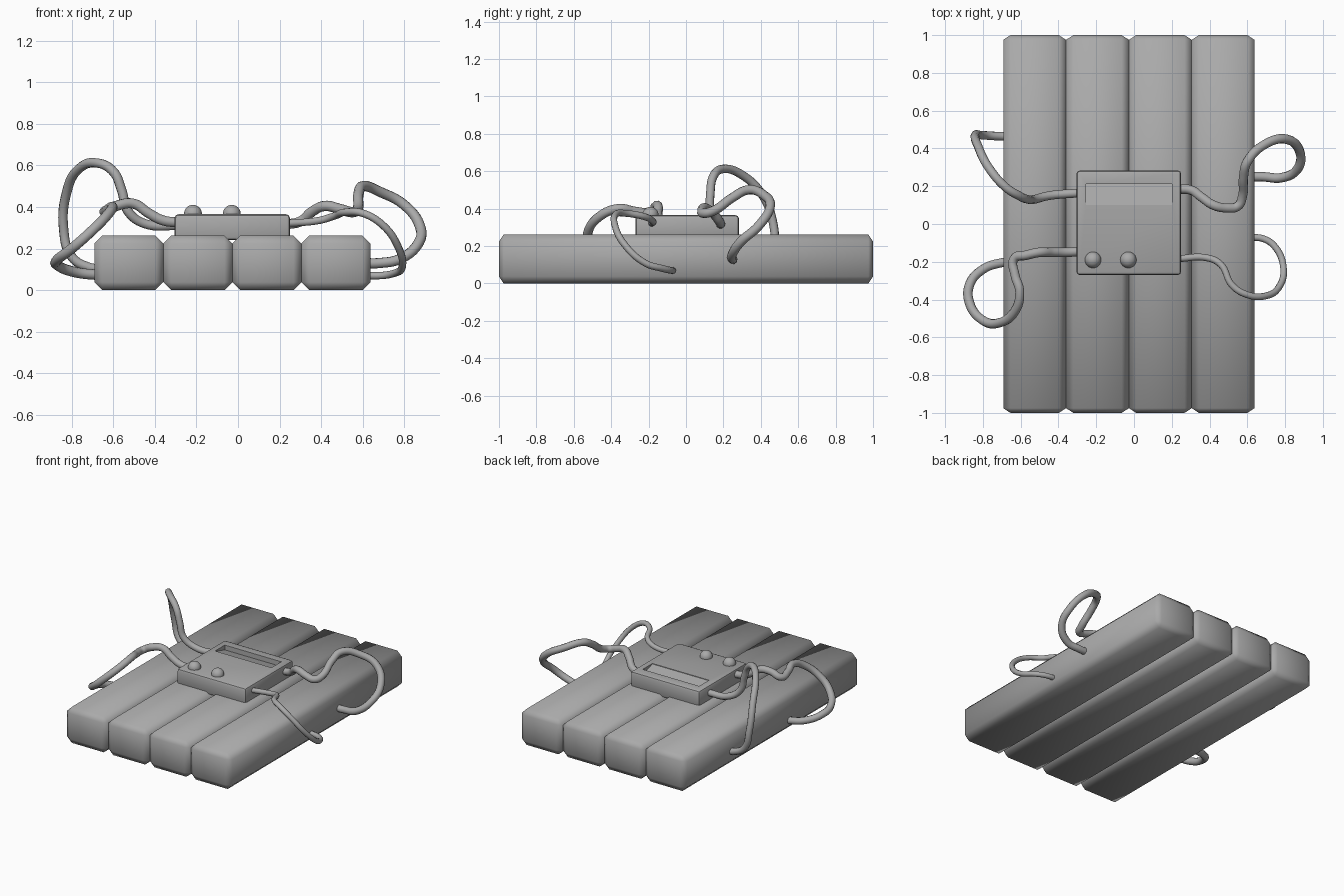
import bpy
import bmesh
from mathutils import Vector
from math import radians

if "Cube" in bpy.data.objects:
    bpy.data.objects.remove(bpy.data.objects["Cube"], do_unlink=True)

# Single flat grey
grey = bpy.data.materials.new("plain_grey")
grey.use_nodes = True
colour = (0.4, 0.4, 0.4, 1)
grey.diffuse_color = colour
grey.node_tree.nodes["Principled BSDF"].inputs["Base Color"].default_value = colour


def finish(obj, angle=60):
    obj.data.materials.clear()
    obj.data.materials.append(grey)
    bpy.ops.object.select_all(action="DESELECT")
    obj.select_set(True)
    bpy.context.view_layer.objects.active = obj
    bpy.ops.object.shade_smooth_by_angle(angle=radians(angle))


def bevelled_block(low, high, width, segments):
    low, high = Vector(low), Vector(high)
    bm = bmesh.new()
    bmesh.ops.create_cube(bm, size=1)
    bmesh.ops.scale(bm, vec=high - low, verts=bm.verts)
    bmesh.ops.translate(bm, vec=(low + high) / 2, verts=bm.verts)
    bmesh.ops.bevel(bm, geom=bm.edges[:], offset=width, segments=segments,
                    profile=0.5, affect="EDGES")
    return bm


def make_object(name, bm, angle=60):
    bmesh.ops.recalc_face_normals(bm, faces=bm.faces)
    mesh = bpy.data.meshes.new(name)
    bm.to_mesh(mesh)
    bm.free()
    obj = bpy.data.objects.new(name, mesh)
    bpy.context.collection.objects.link(obj)
    finish(obj, angle)
    return obj


# Four chamfered bars laid side by side
left_edge, bar_width = -0.692, 0.3325
for i in range(4):
    x = left_edge + i * bar_width
    bar = bevelled_block((x, -1, 0), (x + bar_width, 1, 0.262), 0.038, 1)
    # Pull the end chamfers in so that they are shorter than the long ones
    for v in bar.verts:
        if 0.95 < abs(v.co.y) < 0.99:
            v.co.y = 0.975 if v.co.y > 0 else -0.975
    make_object(f"bar_{i + 1}", bar)

# Control box with a sloped screen recess in its top
box = bevelled_block((-0.305, -0.27, 0.24), (0.25, 0.283, 0.365), 0.018, 2)
top = max(box.faces, key=lambda f: (round(f.calc_center_median().z, 3), f.calc_area()))
bmesh.ops.inset_individual(box, faces=[top], thickness=0.02)
centre = top.calc_center_median()
for v in top.verts:
    v.co.x = 0.2 if v.co.x > centre.x else -0.255
    v.co.y = 0.212 if v.co.y > centre.y else 0.1
recess = bmesh.ops.extrude_face_region(box, geom=[top])
floor = [g for g in recess["geom"] if isinstance(g, bmesh.types.BMVert)]
for v in floor:
    v.co.z -= 0.035 if v.co.y > 0.15 else 0.004
if top.is_valid:
    bmesh.ops.delete(box, geom=[top], context="FACES_ONLY")
make_object("control_box", box, 40)

# Round buttons
for name, x in (("right_button", -0.217), ("left_button", -0.03)):
    bpy.ops.mesh.primitive_uv_sphere_add(segments=24, ring_count=16, radius=0.043,
                                         location=(x, -0.19, 0.367))
    bpy.context.object.name = name
    finish(bpy.context.object)


def wire(name, radius, points):
    curve = bpy.data.curves.new(name, "CURVE")
    curve.dimensions = "3D"
    curve.bevel_depth = radius
    curve.bevel_resolution = 3
    curve.resolution_u = 8
    curve.use_fill_caps = True
    spline = curve.splines.new("BEZIER")
    spline.bezier_points.add(len(points) - 1)
    for knot, co in zip(spline.bezier_points, points):
        knot.co = co
        knot.handle_left_type = knot.handle_right_type = "AUTO"
    obj = bpy.data.objects.new(name, curve)
    bpy.context.collection.objects.link(obj)
    bpy.ops.object.select_all(action="DESELECT")
    obj.select_set(True)
    bpy.context.view_layer.objects.active = obj
    bpy.ops.object.convert(target="MESH")
    finish(bpy.context.object)


# Looping wires from the box into the sides of the bars
wire("left_back_wire", 0.025, [
    (.22, .185, .315), (.3, .18, .33), (.36, .14, .38), (.42, .1, .405),
    (.49, .085, .39), (.55, .095, .375), (.575, .15, .39), (.58, .25, .46),
    (.6, .33, .5), (.69, .42, .47), (.8, .45, .41), (.875, .39, .31),
    (.865, .29, .22), (.78, .245, .15), (.68, .25, .13), (.6, .25, .13)])

wire("left_front_wire", 0.018, [
    (.22, -.185, .32), (.39, -.18, .335), (.46, -.215, .355), (.52, -.325, .375),
    (.6, -.375, .37), (.7, -.38, .31), (.77, -.33, .21), (.79, -.22, .11),
    (.75, -.125, .08), (.69, -.08, .07), (.6, -.07, .07)])

wire("right_front_wire", 0.025, [
    (-.28, -.145, .325), (-.36, -.15, .335), (-.43, -.15, .37), (-.5, -.15, .415),
    (-.57, -.165, .41), (-.635, -.185, .38), (-.63, -.27, .385), (-.605, -.36, .4),
    (-.63, -.46, .36), (-.72, -.525, .27), (-.8, -.51, .2), (-.87, -.42, .145),
    (-.87, -.32, .12), (-.8, -.24, .09), (-.7, -.205, .075), (-.64, -.2, .075)])

wire("right_back_wire", 0.023, [
    (-.28, .165, .31), (-.45, .15, .32), (-.53, .13, .38), (-.56, .13, .48),
    (-.6, .145, .57), (-.68, .195, .612), (-.77, .3, .58), (-.825, .41, .47),
    (-.84, .47, .3), (-.8, .47, .16), (-.72, .465, .11), (-.64, .465, .1)])
